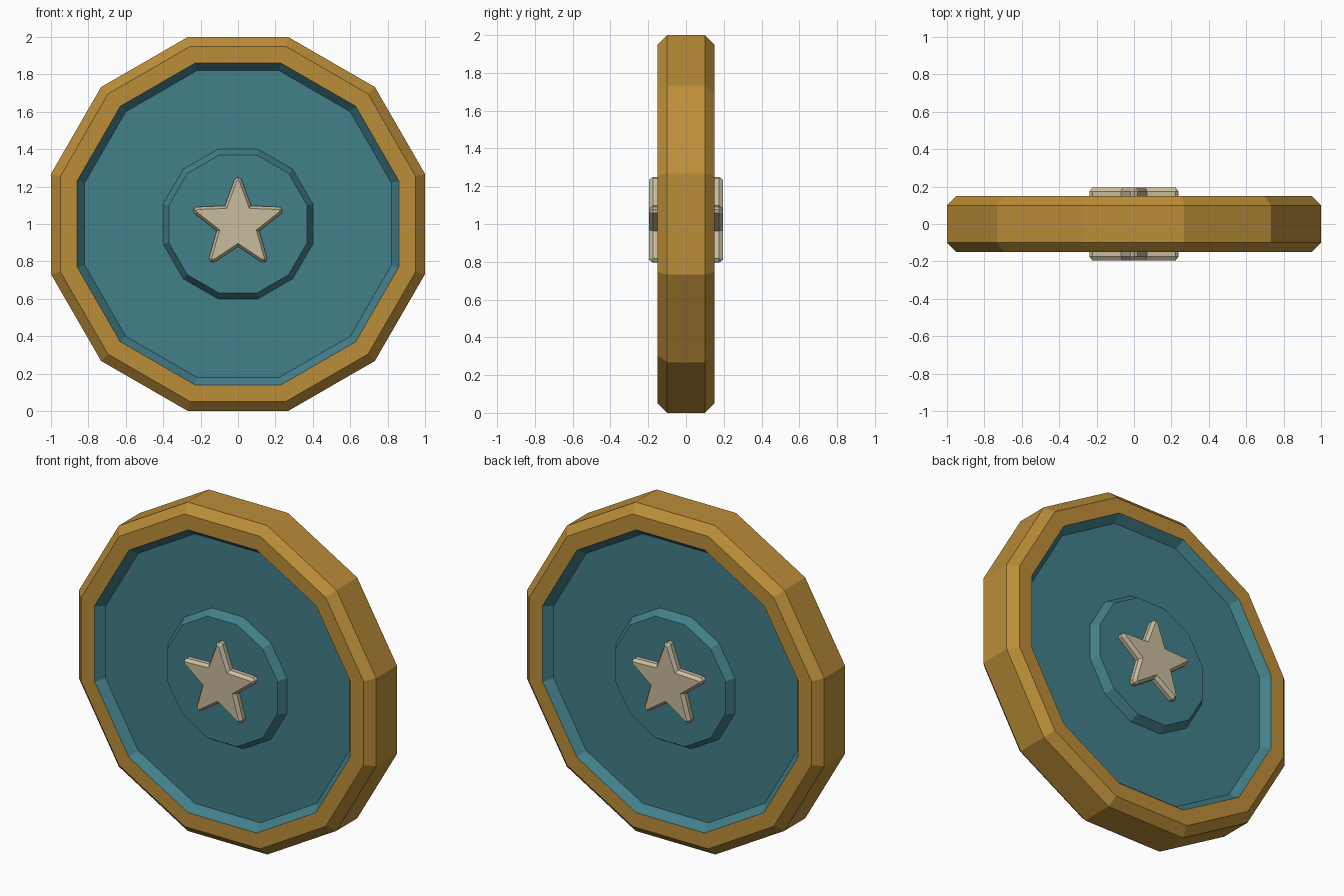
import bpy, bmesh, math
from mathutils import Vector

cube = bpy.data.objects.get("Cube")
if cube:
    bpy.data.objects.remove(cube, do_unlink=True)

SIDES = 12
CENTRE = Vector((0, 0, 1))


def make_material(name, rgb):
    mat = bpy.data.materials.new(name)
    mat.use_nodes = True
    colour = (*rgb, 1)
    mat.diffuse_color = colour
    mat.node_tree.nodes["Principled BSDF"].inputs["Base Color"].default_value = colour
    return mat


gold = make_material("gold", (0.50, 0.27, 0.04))
teal = make_material("teal", (0.055, 0.215, 0.255))
ivory = make_material("ivory", (0.58, 0.50, 0.34))


def finish(name, bm, mat):
    bmesh.ops.recalc_face_normals(bm, faces=bm.faces)
    mesh = bpy.data.meshes.new(name)
    bm.to_mesh(mesh)
    bm.free()
    mesh.materials.append(mat)
    obj = bpy.data.objects.new(name, mesh)
    obj.location = CENTRE
    bpy.context.collection.objects.link(obj)
    return obj


def turned(name, half_profile, mat, closed):
    """Turn (apothem, depth) points, mirrored front to back, into a twelve-sided solid."""
    profile = half_profile + [(a, -y) for a, y in reversed(half_profile)]
    bm = bmesh.new()
    rings = []
    for apothem, y in profile:
        r = apothem / math.cos(math.pi / SIDES)
        angles = [(i + 0.5) * math.tau / SIDES for i in range(SIDES)]
        rings.append([bm.verts.new((r * math.cos(t), y, r * math.sin(t))) for t in angles])
    pairs = list(zip(rings, rings[1:]))
    if closed:
        pairs.append((rings[-1], rings[0]))
    else:
        bm.faces.new(rings[0])
        bm.faces.new(rings[-1])
    for a, b in pairs:
        for i in range(SIDES):
            j = (i + 1) % SIDES
            bm.faces.new((a[i], a[j], b[j], b[i]))
    return finish(name, bm, mat)


# Chamfered outer rim
turned("rim", [(0.86, -0.15), (0.95, -0.15), (1.0, -0.10)], gold, True)

# Recessed panel with sloping walls and a raised centre boss
turned("panel_with_boss",
       [(0.37, -0.15), (0.40, -0.10), (0.82, -0.10), (0.86, -0.15)], teal, False)


# Star with blunted points and a chamfered face, on both sides
def star(name, side):
    outline = []
    for k in range(5):
        turn = k * math.tau / 5
        notch = 0.12
        points = [(-0.018, 0.24), (0, 0.25), (0.018, 0.24),
                  (notch * math.sin(math.pi / 5), notch * math.cos(math.pi / 5))]
        for x, z in points:
            outline.append((x * math.cos(turn) + z * math.sin(turn),
                            z * math.cos(turn) - x * math.sin(turn)))
    bm = bmesh.new()
    base, top = ([bm.verts.new((x, side * y, z)) for x, z in outline] for y in (0.145, 0.175))
    bm.faces.new(base)
    face = bm.faces.new(top)
    n = len(outline)
    for i in range(n):
        j = (i + 1) % n
        bm.faces.new((base[i], base[j], top[j], top[i]))
    bmesh.ops.recalc_face_normals(bm, faces=bm.faces)
    bmesh.ops.inset_region(bm, faces=[face], thickness=0.014, depth=0.02,
                           use_even_offset=True)
    return finish(name, bm, ivory)


star("front_star", -1)
star("back_star", 1)
